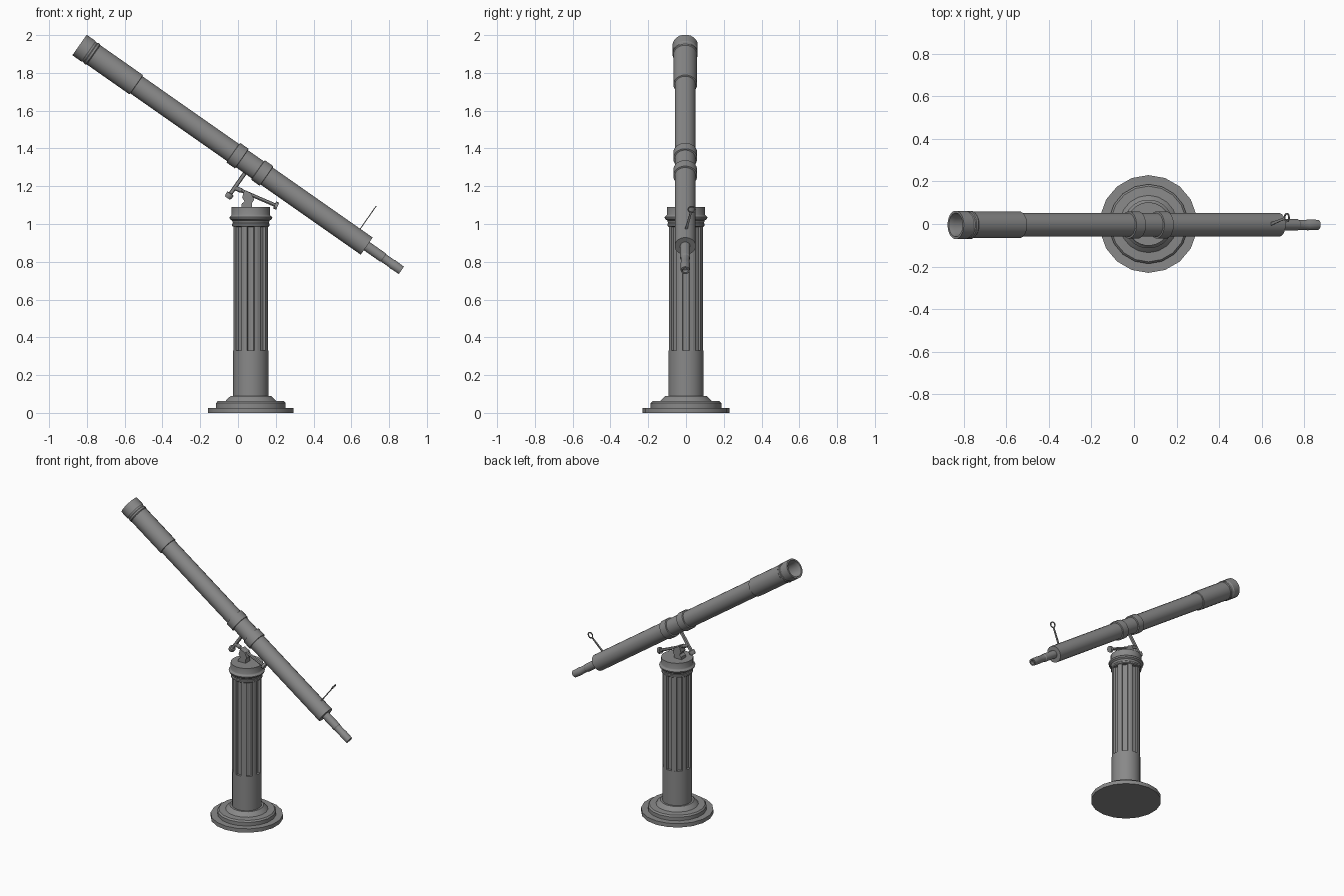
import bpy, bmesh
from math import pi, sin, cos, radians
from mathutils import Matrix, Vector

if "Cube" in bpy.data.objects:
    bpy.data.objects.remove(bpy.data.objects["Cube"])

CX = 0.068                                   # pillar axis
TUBE = Matrix.Translation((-0.834, -.004, 1.944)) @ Matrix.Rotation(radians(125), 4, 'Y')
# in the tube frame: z runs from the open end to the eyepiece, -x is up

METAL = bpy.data.materials.new("dark_metal")
METAL.diffuse_color = (.25, .25, .25, 1)
METAL.use_nodes = True
METAL.node_tree.nodes["Principled BSDF"].inputs["Base Color"].default_value = METAL.diffuse_color


def finish(name, bm, mat=Matrix(), smooth=True):
    bmesh.ops.remove_doubles(bm, verts=bm.verts, dist=1e-5)
    bmesh.ops.recalc_face_normals(bm, faces=bm.faces)
    me = bpy.data.meshes.new(name)
    bm.to_mesh(me)
    bm.free()
    me.transform(mat)
    me.materials.append(METAL)
    ob = bpy.data.objects.new(name, me)
    bpy.context.collection.objects.link(ob)
    if smooth:
        bpy.ops.object.select_all(action='DESELECT')
        ob.select_set(True)
        bpy.context.view_layer.objects.active = ob
        bpy.ops.object.shade_smooth_by_angle(angle=radians(30))
    return ob


def lathe(name, profile, n=18, mat=Matrix()):
    """Revolve (radius, height) points about z."""
    bm = bmesh.new()
    rings = []
    for r, z in profile:
        rings.append([bm.verts.new((r * cos((i + .5) * 2 * pi / n),
                                    r * sin((i + .5) * 2 * pi / n), z)) for i in range(n)])
    for a, b in zip(rings, rings[1:]):
        for i in range(n):
            j = (i + 1) % n
            bm.faces.new((a[i], a[j], b[j], b[i]))
    return finish(name, bm, mat)


def prism(name, pts, depth, mat=Matrix()):
    """Extrude a 2D outline along z."""
    bm = bmesh.new()
    f = bm.faces.new([bm.verts.new((x, y, 0)) for x, y in pts])
    ext = bmesh.ops.extrude_face_region(bm, geom=[f])
    bmesh.ops.translate(bm, verts=[v for v in ext['geom'] if isinstance(v, bmesh.types.BMVert)],
                        vec=(0, 0, depth))
    return finish(name, bm, mat, False)


def rod(name, a, b, profile, n=12):
    """Lathe along a->b; profile heights are fractions of the length."""
    a, b = Vector(a), Vector(b)
    d = b - a
    mat = Matrix.Translation(a) @ d.to_track_quat('Z', 'Y').to_matrix().to_4x4()
    return lathe(name, [(r, t * d.length) for r, t in profile], n, mat)


PILLAR = Matrix.Translation((CX, 0, 0))

# stepped round foot
lathe("base", [(0, 0), (.23, 0), (.23, .027), (.187, .027), (.187, .052), (.178, .062),
               (.135, .064), (.122, .078), (.108, .09), (0, .09)], 18, PILLAR)

# plain lower shaft, then fluted shaft
lathe("column_lower", [(0, .08), (.094, .08), (.094, .33), (0, .33)], 24, PILLAR)
outline = []
for k in range(8):
    for deg, r in ((-12, .093), (-11, .079), (0, .076), (11, .079), (12, .093), (22.5, .094)):
        a = radians(k * 45 + deg)
        outline.append((r * cos(a), r * sin(a)))
prism("column_fluted", outline, .67, Matrix.Translation((CX, 0, .33)))

# capital with mouldings
lathe("capital", [(0, .985), (.093, .985), (.1, .99), (.1, 1.0), (.096, 1.005), (.1, 1.018),
                  (.112, 1.026), (.115, 1.036), (.104, 1.045), (.102, 1.05), (.102, 1.09),
                  (0, 1.09)], 24, PILLAR)

# mount bracket on the capital
prism("mount_bracket", [(.018, 1.085), (.02, 1.108), (.034, 1.12), (.022, 1.14), (.034, 1.18),
                        (.07, 1.162), (.086, 1.13), (.075, 1.112), (.075, 1.085)], .05,
      Matrix.Translation((0, .025, 0)) @ Matrix.Rotation(pi / 2, 4, 'X'))

# tilted axis bar with its end disc
rod("axis_bar", (-.02, 0, 1.193), (.21, 0, 1.094),
    [(0, 0), (.013, 0), (.013, .16), (.01, .18), (.01, .93), (.021, .93), (.021, 1), (0, 1)])

# cross shaft down from the tube, with knob
rod("cross_shaft", TUBE @ Vector((.04, .004, 1.1)), TUBE @ Vector((.215, .004, 1.1)),
    [(0, 0), (.011, 0), (.011, .82), (.021, .84), (.021, .94), (.015, 1), (0, 1)])

# main tube, open and hollow at the front, with stepped rim
lathe("tube", [(0, .5), (.05, .5), (.05, .02), (.056, -.006), (.067, -.006), (.067, .05),
               (.063, .056), (.063, .064), (.067, .068), (.067, .08), (.063, .085), (.063, .36),
               (.056, .362), (.056, 1.85), (0, 1.85)], 20, TUBE)

# clamp bands
for name, t in (("front_band", 1.015), ("rear_band", 1.175)):
    lathe(name, [(.054, t - .029), (.064, t - .027), (.064, t + .027), (.054, t + .029)], 20, TUBE)

# eyepiece
lathe("eyepiece", [(0, 1.84), (.027, 1.84), (.027, 1.955), (.024, 1.96), (.024, 2.01),
                   (.026, 2.015), (.024, 2.074), (.015, 2.074), (.015, 2.05), (0, 2.05)], 16, TUBE)

# flat sight arm leaning sideways, with a ring on the end
SIGHT = TUBE @ Matrix.Translation((-.05, .004, 1.767)) @ Matrix.Rotation(radians(-13), 4, 'Z')
prism("sight_arm", [(0, -.007), (0, .007), (-.117, .005), (-.117, -.005)], .005, SIGHT)
lathe("sight_ring", [(.015, 0), (.022, 0), (.022, .005), (.015, .005), (.015, 0)], 12,
      SIGHT @ Matrix.Translation((-.134, 0, 0)))
